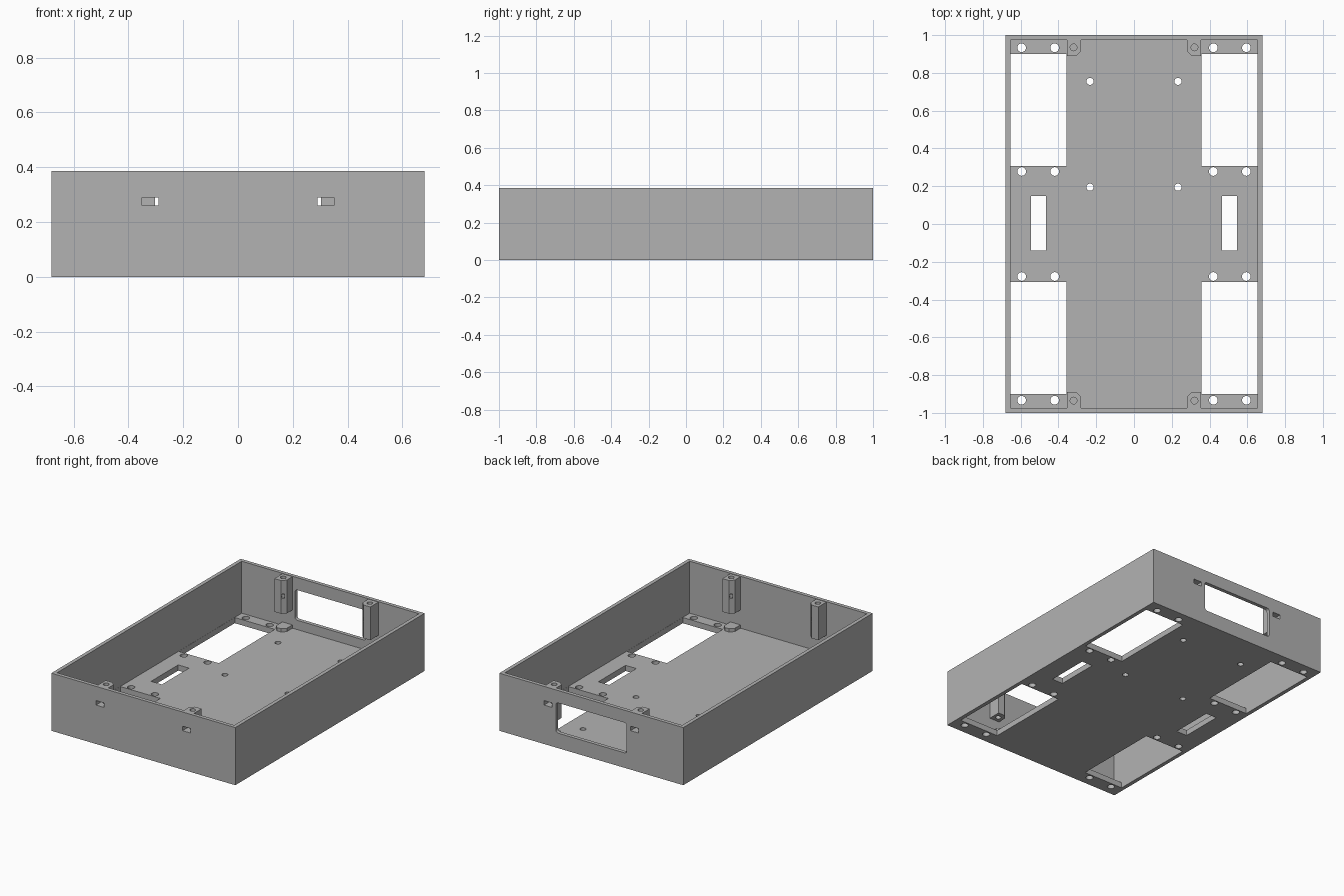
import bpy, bmesh, math
from mathutils import Matrix

if "Cube" in bpy.data.objects:
    bpy.data.objects.remove(bpy.data.objects["Cube"])

W, L, H = 0.68, 1.0, 0.385      # half width, half length, height
WALL, FLOOR = 0.025, 0.038

grey = bpy.data.materials.new("plain grey")
grey.use_nodes = True
grey.diffuse_color = (0.448, 0.448, 0.448, 1)
grey.node_tree.nodes["Principled BSDF"].inputs["Base Color"].default_value = grey.diffuse_color


def make(name, bm):
    bmesh.ops.recalc_face_normals(bm, faces=bm.faces)
    mesh = bpy.data.meshes.new(name)
    bm.to_mesh(mesh)
    bm.free()
    mesh.materials.append(grey)
    ob = bpy.data.objects.new(name, mesh)
    bpy.context.collection.objects.link(ob)
    return ob


def box(bm, x0, x1, y0, y1, z0, z1):
    vs = bmesh.ops.create_cube(bm, size=1)["verts"]
    for v in vs:
        v.co.x = x1 if v.co.x > 0 else x0
        v.co.y = y1 if v.co.y > 0 else y0
        v.co.z = z1 if v.co.z > 0 else z0


def rod(bm, x, y, r, z0, z1):
    bmesh.ops.create_cone(bm, cap_ends=True, segments=24, radius1=r, radius2=r, depth=z1 - z0,
                          matrix=Matrix.Translation((x, y, (z0 + z1) / 2)))


def prism(bm, points, axis_map, a, b):
    rings = [[bm.verts.new(axis_map(p, q, d)) for p, q in points] for d in (a, b)]
    n = len(points)
    bm.faces.new(rings[0])
    bm.faces.new(rings[1][::-1])
    for i in range(n):
        j = (i + 1) % n
        bm.faces.new((rings[0][i], rings[0][j], rings[1][j], rings[1][i]))


def combine(target, tool, operation):
    tool.hide_render = True
    mod = target.modifiers.new(operation, 'BOOLEAN')
    mod.operation, mod.solver, mod.object = operation, 'EXACT', tool
    bpy.context.view_layer.objects.active = target
    bpy.ops.object.modifier_apply(modifier=mod.name)
    bpy.data.objects.remove(tool)


CORNERS = [(sx, sy) for sx in (-1, 1) for sy in (-1, 1)]

# Open tray
bm = bmesh.new()
box(bm, -W, W, -L, L, 0, H)
tray = make("tray", bm)
bm = bmesh.new()
box(bm, -W + WALL, W - WALL, -L + WALL, L - WALL, FLOOR, H + 0.1)
combine(tray, make("cavity", bm), 'DIFFERENCE')

# Hanging screw posts and low feet below them
bm = bmesh.new()
post = [(0.28, 0.985), (0.28, 0.915), (0.305, 0.89), (0.355, 0.89), (0.355, 0.985)]
foot = [(0.28, 0.985), (0.28, 0.915), (0.305, 0.89), (0.335, 0.89), (0.355, 0.91), (0.355, 0.985)]
for sx, sy in CORNERS:
    place = lambda p, q, d: (sx * p, sy * q, d)
    prism(bm, post, place, 0.16, H - 0.003)
    prism(bm, foot, place, FLOOR - 0.01, 0.06)
combine(tray, make("screw_posts", bm), 'UNION')

# Floor openings, slots and bolt holes
bm = bmesh.new()
for sx, sy in CORNERS:
    xs = sorted((sx * 0.358, sx * 0.654))
    ys = sorted((sy * 0.308, sy * 0.9))
    box(bm, *xs, *ys, -0.1, FLOOR + 0.01)
    for x in (0.42, 0.595):
        for y in (0.278, 0.933):
            rod(bm, sx * x, sy * y, 0.023, -0.1, 0.1)
for sx in (-1, 1):
    box(bm, *sorted((sx * 0.465, sx * 0.545)), -0.14, 0.147, -0.1, 0.1)
    for y in (0.195, 0.755):
        rod(bm, sx * 0.233, y, 0.019, -0.1, 0.1)
combine(tray, make("floor_cutter", bm), 'DIFFERENCE')

# Rounded display window in the back wall
bm = bmesh.new()
r, hw, z0, z1 = 0.018, 0.262, 0.1, 0.302
outline = []
for k, (cx, cz) in enumerate([(hw - r, z1 - r), (r - hw, z1 - r), (r - hw, z0 + r), (hw - r, z0 + r)]):
    for i in range(6):
        a = math.pi / 2 * (k + i / 5)
        outline.append((cx + r * math.cos(a), cz + r * math.sin(a)))
prism(bm, outline, lambda p, q, d: (p, d, q), L - 0.06, L + 0.1)
combine(tray, make("window_cutter", bm), 'DIFFERENCE')

# Nut pockets through the end walls into the posts
bm = bmesh.new()
for sx, sy in CORNERS:
    box(bm, *sorted((sx * 0.29, sx * 0.35)), *sorted((sy * 0.892, sy * 1.1)), 0.26, 0.29)
combine(tray, make("pocket_cutter", bm), 'DIFFERENCE')

# Screw holes down the posts
bm = bmesh.new()
for sx, sy in CORNERS:
    rod(bm, sx * 0.32, sy * 0.935, 0.018, 0.1, H + 0.1)
combine(tray, make("screw_cutter", bm), 'DIFFERENCE')

# Round bores shade smooth, everything else stays crisp
bpy.ops.object.select_all(action='DESELECT')
tray.select_set(True)
bpy.context.view_layer.objects.active = tray
bpy.ops.object.shade_smooth_by_angle(angle=math.radians(25))
